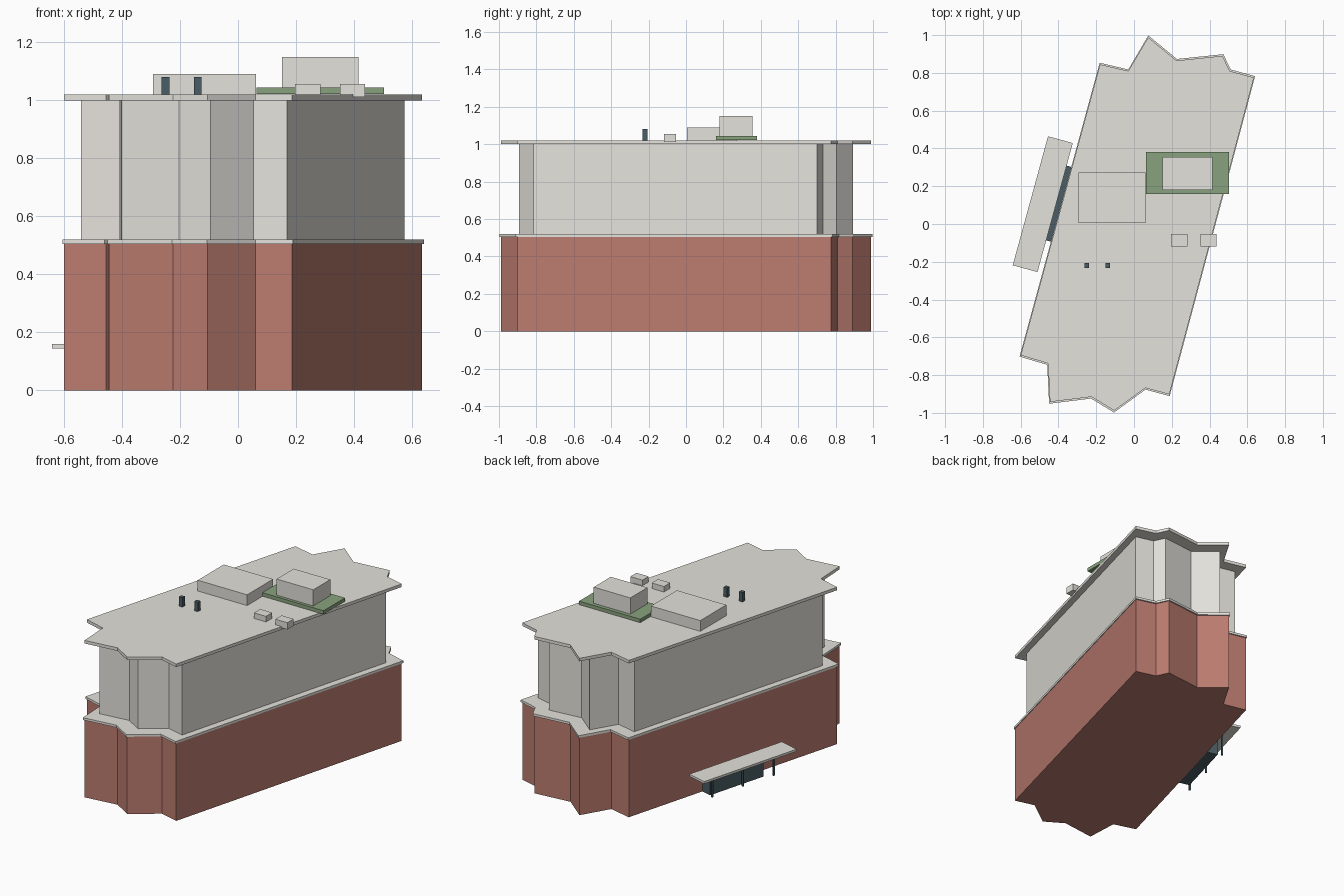
import bpy, bmesh, math
from mathutils import Matrix, Vector

if "Cube" in bpy.data.objects:
    bpy.data.objects.remove(bpy.data.objects["Cube"])


def material(name, rgb):
    m = bpy.data.materials.new(name)
    m.diffuse_color = (*rgb, 1)
    m.use_nodes = True
    m.node_tree.nodes["Principled BSDF"].inputs["Base Color"].default_value = m.diffuse_color
    return m


BRICK = material("brick", (0.50, 0.20, 0.16))
STONE = material("stone", (0.78, 0.76, 0.71))
GREEN = material("green_roof", (0.25, 0.36, 0.21))
SLATE = material("slate", (0.07, 0.11, 0.13))

# Zigzag-ended footprint, clockwise from the back tip
FOOTPRINT = [(0.075, 0.988), (0.225, 0.865), (0.468, 0.89), (0.507, 0.81),
             (0.635, 0.775), (0.187, -0.902), (0.06, -0.868), (-0.105, -0.988),
             (-0.225, -0.915), (-0.445, -0.942), (-0.455, -0.738),
             (-0.60, -0.695), (-0.18, 0.845), (-0.03, 0.81)]


def finish(name, bm, mat):
    bmesh.ops.recalc_face_normals(bm, faces=bm.faces)
    me = bpy.data.meshes.new(name)
    bm.to_mesh(me)
    bm.free()
    me.materials.append(mat)
    ob = bpy.data.objects.new(name, me)
    bpy.context.collection.objects.link(ob)
    return ob


def storey(name, scale, z0, z1, mat):
    """Extrude the scaled footprint between two heights."""
    bm = bmesh.new()
    base = bm.faces.new([bm.verts.new((x * scale, y * scale, z0)) for x, y in FOOTPRINT])
    ext = bmesh.ops.extrude_face_region(bm, geom=[base], use_keep_orig=True)
    top = [g for g in ext["geom"] if isinstance(g, bmesh.types.BMVert)]
    bmesh.ops.translate(bm, vec=(0, 0, z1 - z0), verts=top)
    return finish(name, bm, mat)


def box(name, xr, yr, zr, mat, frame=Matrix()):
    """Box given by its extents, optionally placed in a rotated frame."""
    size = [r[1] - r[0] for r in (xr, yr, zr)]
    mid = Vector([(r[0] + r[1]) / 2 for r in (xr, yr, zr)])
    bm = bmesh.new()
    bmesh.ops.create_cube(bm, size=1, matrix=frame @ Matrix.Translation(mid) @ Matrix.Diagonal((*size, 1)))
    return finish(name, bm, mat)


# Main volumes
storey("lower_walls", 1.0, 0, 0.508, BRICK)
storey("ledge", 1.01, 0.505, 0.52, STONE)
storey("upper_walls", 0.903, 0.52, 1.0, STONE)
storey("roof_slab", 1.0, 1.0, 1.02, STONE)

# Rooftop structures
box("plant_room", (-0.293, 0.062), (0.005, 0.272), (1.02, 1.09), STONE)
box("green_roof_bed", (0.063, 0.503), (0.16, 0.38), (1.022, 1.045), GREEN)
box("penthouse", (0.152, 0.415), (0.18, 0.355), (1.045, 1.15), STONE)
for i, x in enumerate((0.197, 0.351)):
    box(f"vent_unit_{i + 1}", (x, x + 0.087), (-0.118, -0.054), (1.012, 1.056), STONE)
for i, x in enumerate((-0.25, -0.139)):
    box(f"flue_{i + 1}", (x - 0.013, x + 0.013), (-0.232, -0.206), (1.02, 1.081), SLATE)

# Entrance canopy, aligned with the slanted long wall
side = Matrix.Translation((-0.483, 0.105, 0)) @ Matrix.Rotation(math.radians(-15.3), 4, 'Z')
box("canopy", (-0.068, 0.068), (-0.354, 0.354), (0.145, 0.16), STONE, side)
box("entrance_glazing", (0.027, 0.11), (-0.18, 0.23), (0, 0.135), SLATE, side)
for i, y in enumerate((-0.235, 0, 0.235)):
    box(f"canopy_post_{i + 1}", (-0.005, 0.005), (y - 0.005, y + 0.005), (0, 0.147), SLATE, side)
